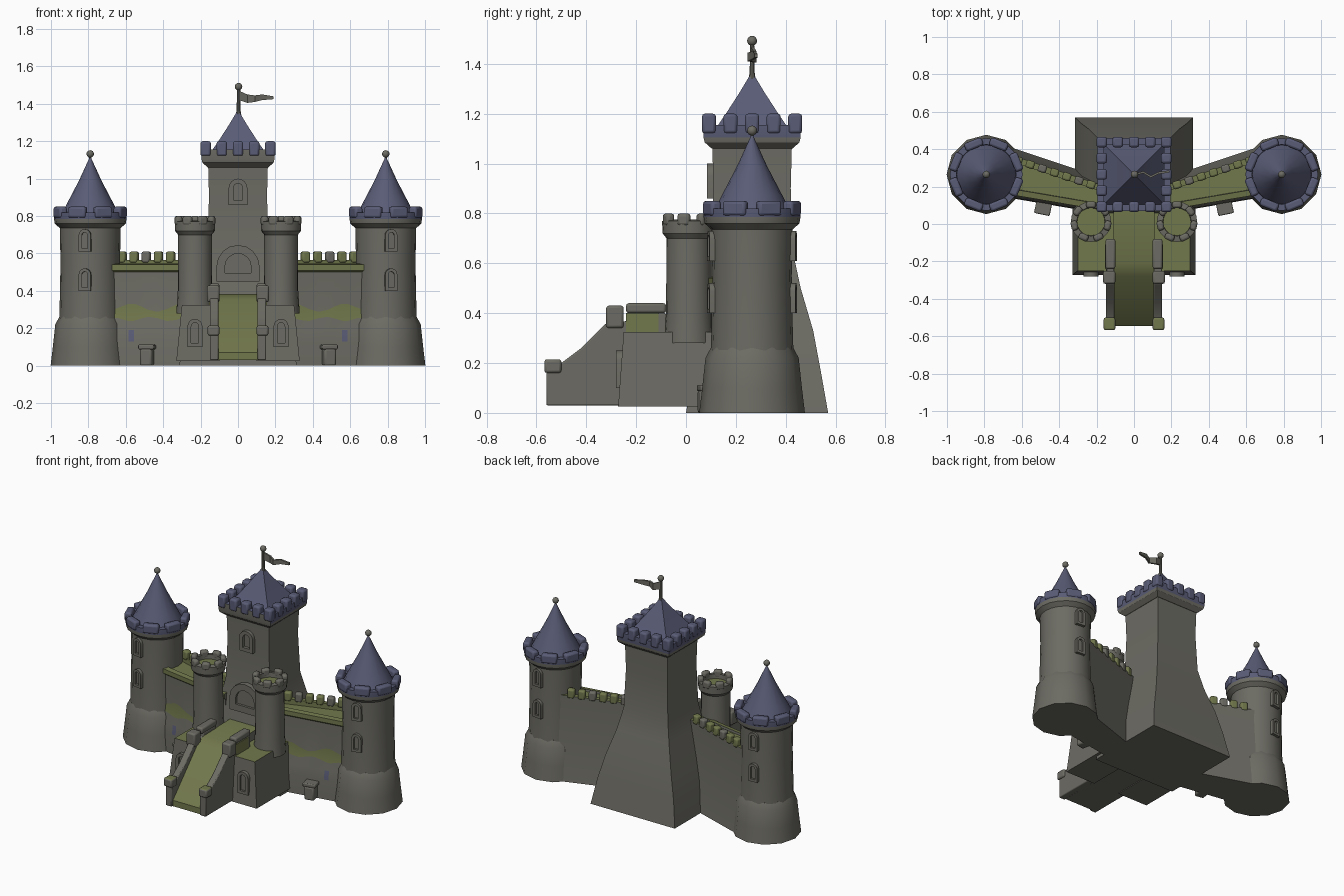
import bpy, bmesh, math
from mathutils import Vector

if "Cube" in bpy.data.objects:
    bpy.data.objects.remove(bpy.data.objects["Cube"])

def material(name, col):
    m = bpy.data.materials.new(name)
    m.diffuse_color = (*col, 1)
    m.use_nodes = True
    m.node_tree.nodes["Principled BSDF"].inputs["Base Color"].default_value = m.diffuse_color
    return m

MATS = [material("stone_grey", (0.15, 0.147, 0.125)),
        material("slate_blue", (0.10, 0.106, 0.18)),
        material("moss_green", (0.165, 0.185, 0.072))]
STONE, BLUE, MOSS = 0, 1, 2

def loft(name, rings, rule=STONE, loc=(0, 0, 0), rot=0, bevel=0, mirror=1):
    """Skin a list of equal-length rings and cap both ends."""
    bm = bmesh.new()
    rows = [[bm.verts.new((p[0] * mirror, p[1], p[2])) for p in r] for r in rings]
    n = len(rows[0])
    for a, b in zip(rows, rows[1:]):
        for i in range(n):
            bm.faces.new((a[i], a[(i + 1) % n], b[(i + 1) % n], b[i]))
    bm.faces.new(rows[0])
    bm.faces.new(rows[-1])
    bmesh.ops.recalc_face_normals(bm, faces=bm.faces)
    bm.normal_update()
    for f in bm.faces:
        f.material_index = rule(f.calc_center_median(), f.normal) if callable(rule) else rule
    me = bpy.data.meshes.new(name)
    bm.to_mesh(me)
    bm.free()
    for m in MATS:
        me.materials.append(m)
    ob = bpy.data.objects.new(name, me)
    bpy.context.collection.objects.link(ob)
    ob.location, ob.rotation_euler = loc, (0, 0, rot)
    if bevel:
        b = ob.modifiers.new("soft_edges", "BEVEL")
        b.width, b.segments = bevel, 2
    return ob

def rect(x0, x1, y0, y1, z):
    return [(x0, y0, z), (x1, y0, z), (x1, y1, z), (x0, y1, z)]

def block(name, c, size, rule=STONE, rot=0, bevel=0.01):
    x, y, z = (s / 2 for s in size)
    return loft(name, [rect(-x, x, -y, y, -z), rect(-x, x, -y, y, z)], rule, c, rot, bevel)

def span(name, x0, x1, y0, y1, z0, z1, rule=STONE, bevel=0.01):
    return block(name, ((x0 + x1) / 2, (y0 + y1) / 2, (z0 + z1) / 2),
                 (abs(x1 - x0), y1 - y0, z1 - z0), rule, 0, bevel)

def lathe(name, profile, x, y, rule=STONE, n=20):
    return loft(name, [[(r * math.cos(k * math.tau / n), r * math.sin(k * math.tau / n), z)
                        for k in range(n)] for r, z in profile], rule, (x, y, 0))

def ball(name, x, y, z, r):
    lathe(name, [(max(r * math.sin(a * math.pi / 8), 0.001), z - r * math.cos(a * math.pi / 8))
                 for a in range(9)], x, y, STONE, 12)

def merlon_ring(name, x, y, r, n, size, z, rule):
    for k in range(n):
        a = (k + 0.5) * math.tau / n
        block(name, (x + r * math.sin(a), y - r * math.cos(a), z), size, rule, a, 0.012)

def arch(w, z0, z1, y):
    """Arched outline facing -y."""
    h = w / 2
    return [(-h, y, z0), (h, y, z0)] + [(h * math.cos(k * math.pi / 8), y, z1 - h + h * math.sin(k * math.pi / 8))
                                        for k in range(9)]

def window(name, loc, rot, d, w, z0, z1, rim=0.02, out=0.018):
    """Raised arched frame with a recessed niche, on a wall d away from loc."""
    outer, inner = (w, z0, z1), (w - 2 * rim, z0 + rim, z1 - rim)
    loft(name, [arch(*outer, -d + 0.03), arch(*outer, -d - out), arch(*inner, -d - out),
                arch(*inner, -d - 0.004)], STONE, loc, rot)

KY = 0.265  # depth of keep and tower axes

# Keep: flared square tower
loft("keep_body", [rect(-h, h, a, b, z) for h, a, b, z in (
    (0.315, 0.0, 0.57, 0), (0.285, 0.03, 0.54, 0.17), (0.245, 0.06, 0.51, 0.33),
    (0.195, 0.09, 0.46, 0.5), (0.165, 0.105, 0.43, 0.64), (0.155, 0.11, 0.42, 0.9),
    (0.16, 0.105, 0.425, 1.09))])

def sq(h, z):
    return rect(-h, h, KY - h, KY + h, z)

# Keep crown, merlons and pyramid roof
loft("keep_crown", [sq(0.162, 1.06), sq(0.19, 1.085), sq(0.195, 1.105), sq(0.195, 1.155), sq(0.16, 1.155), sq(0.16, 1.12)],
     lambda c, n: STONE if c.z < 1.1 or (n.y < -0.5 and c.y < 0.1) else BLUE)
for i in range(-2, 3):
    for j in range(-2, 3):
        if max(abs(i), abs(j)) == 2:
            block("keep_merlon", (i * 0.0865, KY + j * 0.0865, 1.16), (0.056, 0.056, 0.08), BLUE, 0, 0.012)
loft("keep_roof", [sq(0.16, 1.12), sq(0.105, 1.2), sq(0.05, 1.285), sq(0.008, 1.355)], BLUE)

# Flag
lathe("flag_pole", [(0.018, 1.32), (0.01, 1.37), (0.009, 1.49)], 0.003, KY, STONE, 10)
ball("flag_pole_knob", 0.003, KY, 1.492, 0.02)
loft("flag", [[(x, KY + y - 0.006, a), (x, KY + y + 0.006, a), (x, KY + y + 0.006, b), (x, KY + y - 0.006, b)]
              for x, y, a, b in ((0.005, 0, 1.42, 1.47), (0.05, 0.012, 1.405, 1.45), (0.09, -0.012, 1.41, 1.445),
                                 (0.13, 0.008, 1.42, 1.45), (0.19, 0.016, 1.425, 1.44))])

# Keep window and door
window("keep_window", (0, 0, 0), 0, -0.11, 0.1, 0.86, 1.0, 0.025, 0.025)
window("keep_door", (0, 0, 0), 0, -0.092, 0.23, 0.45, 0.645, 0.045, 0.02)

# Entrance ramp and platform
ramp = [(-0.545, 0.03), (-0.545, 0.07), (-0.28, 0.35), (-0.21, 0.38), (0.12, 0.385), (0.12, 0.03)]
loft("entrance_ramp", [[(x, y, z) for y, z in ramp] for x in (-0.11, 0.11)],
     lambda c, n: MOSS if n.z > 0.3 or n.y < -0.5 else STONE)

def wall_rule(c, n):
    if c.z > 0.5 and (n.z > 0.6 or n.y < -0.6):
        return MOSS
    if n.y < -0.5 and abs(abs(c.x) - 0.57) < 0.01 and 0.13 < c.z < 0.19:
        return BLUE
    return MOSS if n.y < -0.5 and 0.24 < c.z < 0.33 else STONE

def wall_section(x):
    f, b = 0.11 + 0.17 * (x - 0.315), 0.22 + 0.333 * (x - 0.21)
    lo, hi = 0.25 + 0.012 * math.sin(x * 30), 0.31 + 0.022 * math.sin(x * 23 + 1)
    return [(x, y, z) for y, z in (
        (f - 0.03, 0), (f - 0.026, 0.13), (f - 0.018, 0.19), (f - 0.006, lo), (f, hi), (f, 0.5),
        (f - 0.012, 0.51), (f - 0.012, 0.54), (f + 0.02, 0.545), (f + 0.022, 0.53), (b - 0.035, 0.53),
        (b - 0.035, 0.565), (b, 0.565), (b, 0.5), (b + 0.012, 0.2), (b + 0.04, 0))]

top_moss = lambda c, n: MOSS if n.z > 0.5 else STONE

for s in (-1, 1):
    # Ramp parapets, posts and caps
    side = [(-0.56, 0.03), (-0.56, 0.185), (-0.5, 0.2), (-0.42, 0.26), (-0.32, 0.36),
            (-0.22, 0.37), (-0.22, 0.40), (-0.08, 0.40), (-0.08, 0.03)]
    loft("ramp_parapet", [[(x, y, z) for y, z in side] for x in (0.105, 0.15)], STONE, bevel=0.006, mirror=s)
    span("lower_post", s * 0.1, s * 0.162, -0.568, -0.5, 0.16, 0.215, top_moss)
    span("upper_post", s * 0.1, s * 0.165, -0.32, -0.25, 0.34, 0.43)
    span("parapet_cap", s * 0.1, s * 0.152, -0.24, -0.08, 0.40, 0.44)
    span("parapet_moss", s * 0.149, s * 0.154, -0.24, -0.11, 0.325, 0.40, MOSS, 0)

    # Gatehouse block with window
    loft("gatehouse", [rect(0.1, 0.33, -0.272, 0.12, 0.025), rect(0.1, 0.30, -0.25, 0.12, 0.325)],
         top_moss, mirror=s)
    window("gatehouse_window", (s * 0.23, 0, 0), 0, 0.262, 0.08, 0.1, 0.25)

    # Round gate turret, open at the top
    tx, ty = s * 0.23, 0.012
    lathe("gate_turret", [(0.1, 0.28), (0.092, 0.4), (0.09, 0.7), (0.106, 0.72), (0.108, 0.77),
                          (0.076, 0.775), (0.074, 0.745)],
          tx, ty, lambda c, n: MOSS if n.z > 0.9 and c.z > 0.7 and c.xy.length < 0.05 else STONE)
    merlon_ring("turret_merlon", tx, ty, 0.091, 7, (0.052, 0.036, 0.05), 0.775, STONE)

    # Curtain wall with rear battlement
    xs = [0.15, 0.22, 0.28, 0.33, 0.38, 0.43, 0.48, 0.52, 0.555, 0.585, 0.64, 0.7]
    loft("curtain_wall", [wall_section(x) for x in xs], wall_rule, mirror=s)
    for k in range(7):
        x = 0.23 + 0.065 * k
        block("wall_merlon", (s * x, 0.203 + 0.333 * (x - 0.21), 0.58), (0.046, 0.042, 0.06),
              STONE if k % 3 == 1 else MOSS, s * 0.32)

    # Small stone bracket at the wall foot
    block("foot_stone", (s * 0.483, 0.105, 0.045), (0.065, 0.11, 0.09), STONE, s * 0.2)
    block("foot_stone_cap", (s * 0.483, 0.10, 0.1), (0.085, 0.1, 0.025), STONE, s * 0.2, 0.006)

    # Corner tower: flared foot, shaft, crown, cone roof
    cx = s * 0.79
    lathe("corner_tower_foot", [(0.212, 0), (0.2, 0.1), (0.187, 0.22), (0.165, 0.262)], cx, KY, STONE, 12)
    lathe("corner_tower_shaft", [(0.168, 0.2), (0.164, 0.3), (0.159, 0.55), (0.163, 0.75)], cx, KY)
    lathe("corner_tower_crown", [(0.162, 0.735), (0.19, 0.76), (0.194, 0.785), (0.194, 0.82),
                                 (0.16, 0.82), (0.158, 0.8)],
          cx, KY, lambda c, n: BLUE if c.z > 0.78 else STONE)
    merlon_ring("tower_merlon", cx, KY, 0.174, 8, (0.1, 0.045, 0.06), 0.82, BLUE)
    lathe("corner_tower_roof", [(0.158, 0.8), (0.12, 0.875), (0.06, 0.99), (0.005, 1.11)], cx, KY, BLUE, 16)
    lathe("tower_spike", [(0.006, 1.08), (0.005, 1.13)], cx, KY, STONE, 8)
    ball("tower_knob", cx, KY, 1.132, 0.02)
    for z in (0.61, 0.40):
        window("tower_window", (cx, KY, 0), s * 0.17, 0.16, 0.065, z, z + 0.12, 0.017)
        window("tower_window_back", (cx, KY, 0), math.pi - s * 0.1, 0.16, 0.065, z, z + 0.12, 0.017)

# Smooth curved surfaces, keep hard edges
bpy.ops.object.select_all(action="SELECT")
bpy.context.view_layer.objects.active = bpy.data.objects["keep_body"]
bpy.ops.object.shade_smooth_by_angle(angle=math.radians(32))
